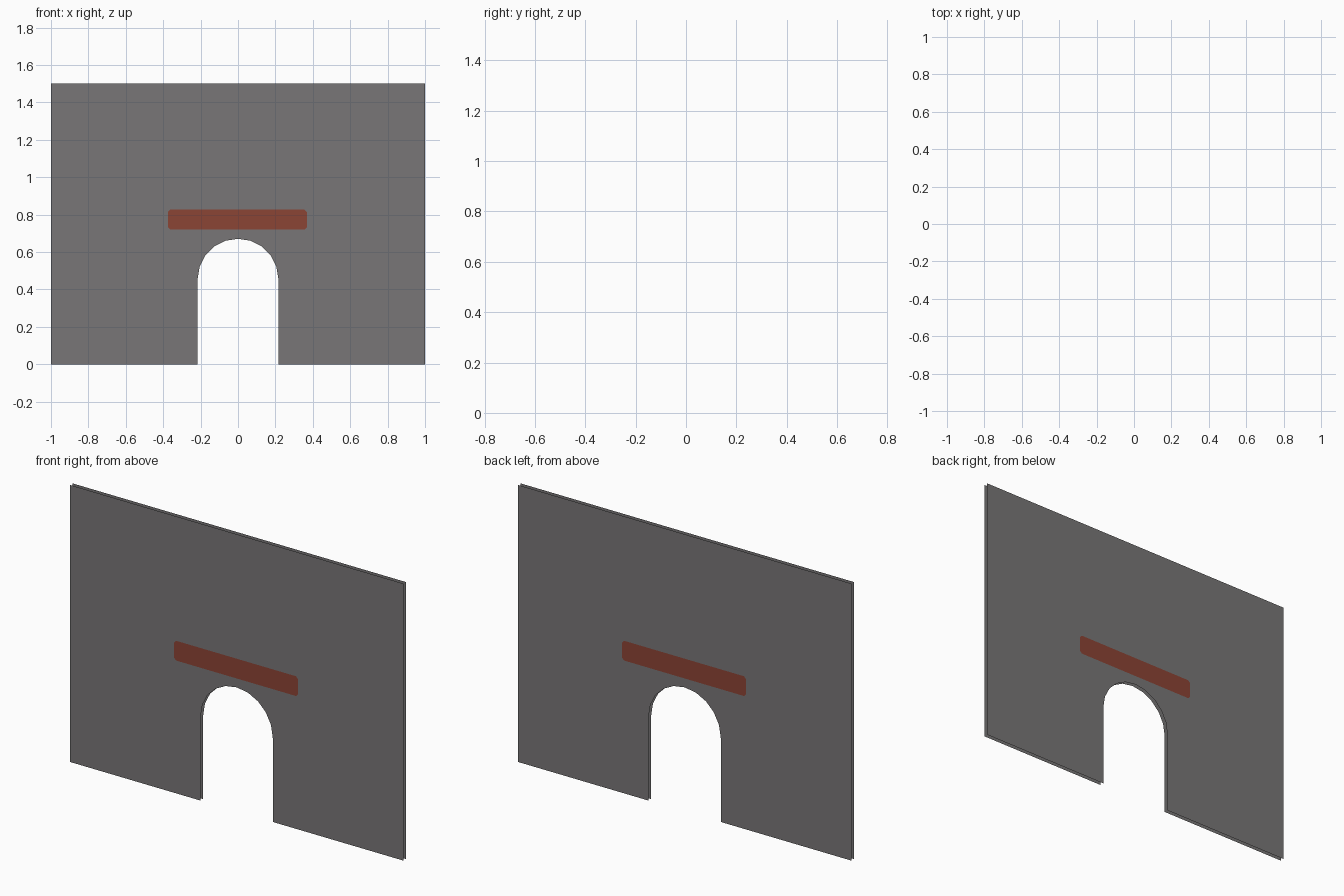
import bpy, bmesh, math

if "Cube" in bpy.data.objects:
    bpy.data.objects.remove(bpy.data.objects["Cube"])


def make_material(name, colour):
    m = bpy.data.materials.new(name)
    m.diffuse_color = (*colour, 1.0)
    m.use_nodes = True
    m.node_tree.nodes["Principled BSDF"].inputs["Base Color"].default_value = m.diffuse_color
    return m


grey = make_material("dark grey", (0.19, 0.183, 0.185))
red = make_material("brick red", (0.26, 0.058, 0.036))


def flat_sheet(name, outline, y, mat, back=False):
    """One flat face in the xz plane; back sheets are turned half round z."""
    bm = bmesh.new()
    s = -1 if back else 1
    face = bm.faces.new([bm.verts.new((s * x, -s * y, z)) for x, z in outline])
    face.normal_update()
    if face.normal.y * s > 0:
        face.normal_flip()
    bmesh.ops.triangulate(bm, faces=bm.faces[:])
    me = bpy.data.meshes.new(name)
    bm.to_mesh(me)
    bm.free()
    me.materials.append(mat)
    ob = bpy.data.objects.new(name, me)
    bpy.context.collection.objects.link(ob)
    return ob


# Wall outline with a round-topped doorway
R, SPRING, STEPS = 0.216, 0.455, 10
arch = [(-R * math.cos(math.pi * i / STEPS), SPRING + R * math.sin(math.pi * i / STEPS))
        for i in range(STEPS + 1)]
wall = [(-1, 0), (-R, 0)] + arch + [(R, 0), (1, 0), (1, 1.5), (-1, 1.5)]

# Sign bar outline with clipped corners
x0, x1, z0, z1, c = -0.374, 0.368, 0.72, 0.827, 0.012
bar = [(x0 + c, z0), (x1 - c, z0), (x1, z0 + c), (x1, z1 - c),
       (x1 - c, z1), (x0 + c, z1), (x0, z1 - c), (x0, z0 + c)]

# Thin wall: open front and back sheets, each with its red bar
for side, back in (("front", False), ("back", True)):
    flat_sheet(side + "_wall", wall, 0.011, grey, back)
    flat_sheet(side + "_bar", bar, 0.0125, red, back)
